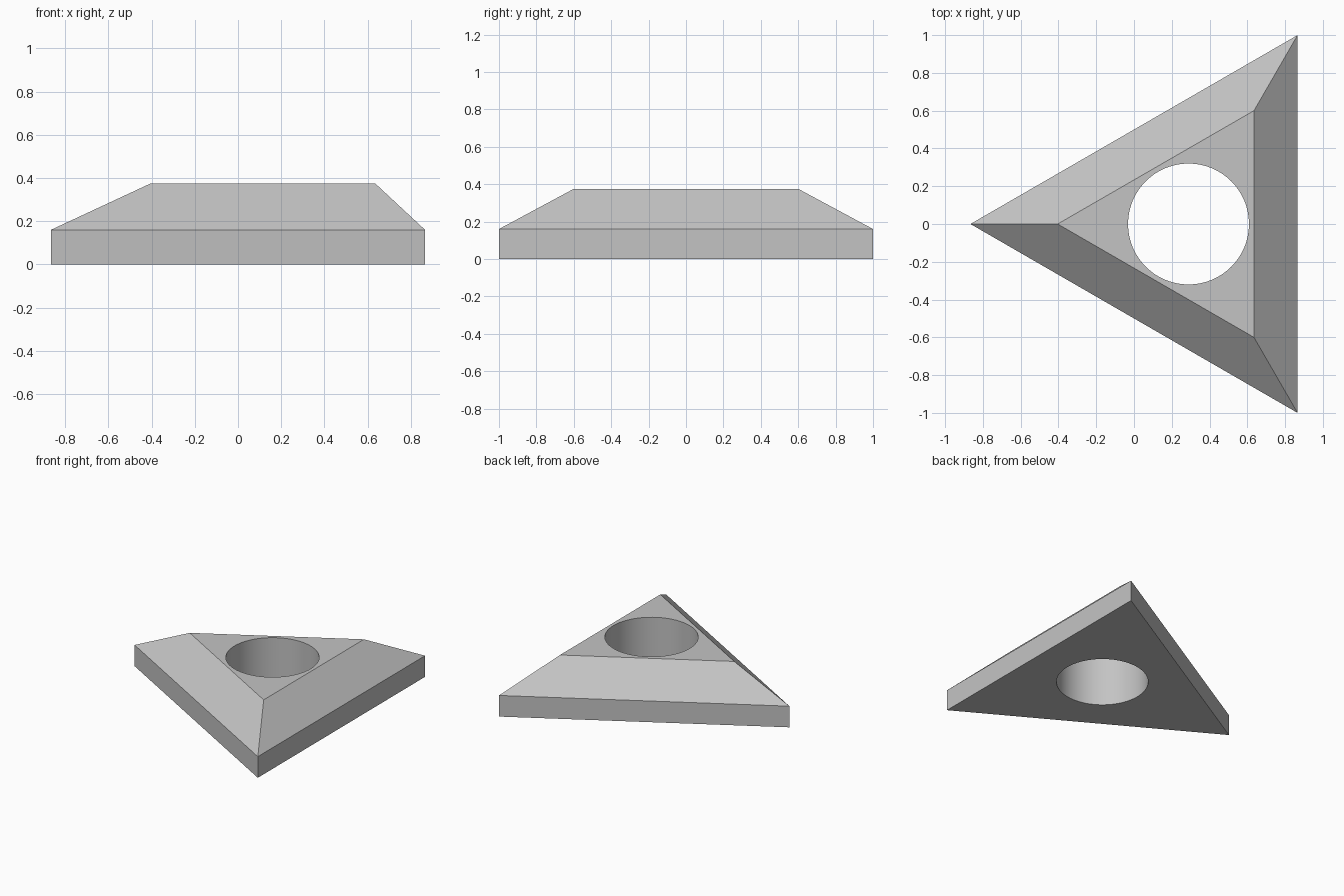
import bpy, bmesh
from math import radians, cos, sin, sqrt

default = bpy.data.objects.get("Cube")
if default:
    bpy.data.objects.remove(default, do_unlink=True)

SIDE, TOP_SIDE = 2.0, 1.2
EDGE_Z, TOP_Z = 0.16, 0.375
HOLE_RADIUS = 0.32
CENTRE_X = SIDE / (4 * sqrt(3))

grey = bpy.data.materials.new("plain grey")
grey.use_nodes = True
colour = (0.55, 0.55, 0.55, 1)
grey.diffuse_color = colour
grey.node_tree.nodes["Principled BSDF"].inputs["Base Color"].default_value = colour


def triangle(bm, side, z):
    """Ring of three corners, one pointing to -x."""
    r = side / sqrt(3)
    angles = [radians(a) for a in (60, 180, 300)]
    return [bm.verts.new((CENTRE_X + r * cos(a), r * sin(a), z)) for a in angles]


# Triangular plate with sloping shoulders
bm = bmesh.new()
rings = [triangle(bm, SIDE, 0), triangle(bm, SIDE, EDGE_Z), triangle(bm, TOP_SIDE, TOP_Z)]
for low, high in zip(rings, rings[1:]):
    for i in range(3):
        j = (i + 1) % 3
        bm.faces.new((low[i], low[j], high[j], high[i]))
bm.faces.new(rings[0][::-1])
bm.faces.new(rings[-1])
mesh = bpy.data.meshes.new("triangular_plate")
bm.to_mesh(mesh)
bm.free()
mesh.materials.append(grey)
plate = bpy.data.objects.new("triangular_plate", mesh)
bpy.context.collection.objects.link(plate)

# Round through hole
bpy.ops.mesh.primitive_cylinder_add(vertices=96, radius=HOLE_RADIUS, depth=2,
                                    location=(CENTRE_X, 0, 0))
cutter = bpy.context.object
cutter.name = "hole_cutter"
cutter.hide_render = True
cutter.data.materials.append(grey)
cut = plate.modifiers.new("round_hole", "BOOLEAN")
cut.operation = "DIFFERENCE"
cut.solver = "EXACT"
cut.object = cutter

bpy.ops.object.select_all(action="DESELECT")
plate.select_set(True)
bpy.context.view_layer.objects.active = plate
bpy.ops.object.modifier_apply(modifier=cut.name)
bpy.data.objects.remove(cutter, do_unlink=True)

# Smooth hole wall, crisp edges elsewhere
bpy.ops.object.shade_smooth_by_angle(angle=radians(20))
